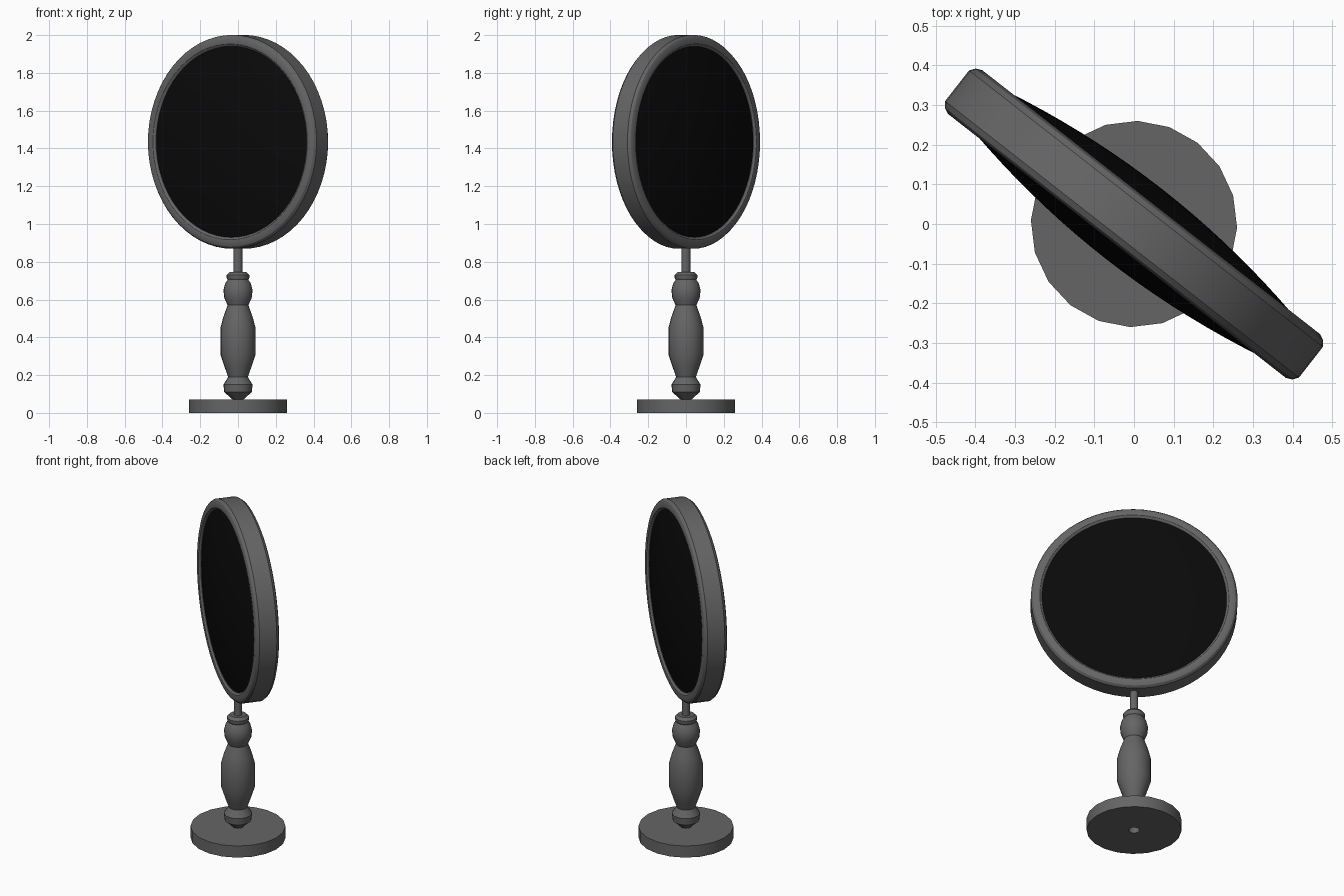
import bpy, bmesh, math
from mathutils import Matrix, Vector

if "Cube" in bpy.data.objects:
    bpy.data.objects.remove(bpy.data.objects["Cube"])


def material(name, v):
    m = bpy.data.materials.new(name)
    m.diffuse_color = (v, v, v, 1)
    m.use_nodes = True
    m.node_tree.nodes["Principled BSDF"].inputs["Base Color"].default_value = m.diffuse_color
    return m


GREY = material("dark grey metal", 0.13)
BLACK = material("black glass", 0.003)
TURN = math.radians(-38)


def lathe(name, profile, sides, mat, matrix, closed=False):
    """Spin (radius, height) points round the local z axis."""
    bm = bmesh.new()
    rings = []
    for r, h in profile:
        if r == 0:
            rings.append([bm.verts.new((0, 0, h))] * sides)
        else:
            rings.append([bm.verts.new((r * math.cos(2 * math.pi * i / sides),
                                        r * math.sin(2 * math.pi * i / sides), h))
                          for i in range(sides)])
    pairs = list(zip(rings, rings[1:]))
    if closed:
        pairs.append((rings[-1], rings[0]))
    for a, b in pairs:
        for i in range(sides):
            j = (i + 1) % sides
            quad = list(dict.fromkeys((a[i], a[j], b[j], b[i])))
            bm.faces.new(quad)
    if closed or (profile[0][0] == 0 and profile[-1][0] == 0):
        bmesh.ops.recalc_face_normals(bm, faces=bm.faces)
    me = bpy.data.meshes.new(name)
    bm.to_mesh(me)
    bm.free()
    me.materials.append(mat)
    ob = bpy.data.objects.new(name, me)
    ob.matrix_world = matrix
    bpy.context.collection.objects.link(ob)
    bpy.ops.object.select_all(action='DESELECT')
    ob.select_set(True)
    bpy.context.view_layer.objects.active = ob
    bpy.ops.object.shade_smooth_by_angle(angle=math.radians(30))
    return ob


upright = Matrix.Rotation(TURN, 4, 'Z')

# round foot with a small hole underneath
lathe("base", [(0.03, 0), (0.26, 0), (0.26, 0.07), (0.03, 0.07)],
      20, GREY, upright, closed=True)

# turned handle: lower knob, long body, upper knob, collar
lathe("turned_post", [
    (0.022, 0.065), (0.073, 0.11), (0.077, 0.15), (0.052, 0.19),
    (0.07, 0.24), (0.093, 0.31), (0.093, 0.45), (0.077, 0.51), (0.055, 0.57),
    (0.073, 0.61), (0.077, 0.65), (0.068, 0.685), (0.055, 0.705),
    (0.06, 0.715), (0.06, 0.73), (0.045, 0.745), (0, 0.745)],
    20, GREY, upright)

# thin rod up to the frame
lathe("rod", [(0, 0.73), (0.023, 0.73), (0.023, 0.89), (0, 0.89)], 16, GREY, upright)

# mirror head, axis lying flat and turned
d = Vector((math.cos(TURN), math.sin(TURN), 0))
n = Vector((-math.sin(TURN), math.cos(TURN), 0))
s = n.cross(d)
head = Matrix.Translation((0, 0, 1.435)) @ Matrix((d, s, n)).transposed().to_4x4()

# frame ring with chamfered, rounded rims
half = [(0.503, 0.045), (0.506, 0.058), (0.518, 0.068), (0.54, 0.07),
        (0.556, 0.063), (0.566, 0.049)]
lathe("mirror_frame", half + [(r, -h) for r, h in reversed(half)],
      64, GREY, head, closed=True)

# bulging glass on both sides
dome = [(0.506 * i / 10, 0.113 - 0.057 * (i / 10) ** 2) for i in range(11)]
lathe("mirror_glass", dome + [(r, -h) for r, h in reversed(dome)], 64, BLACK, head)
